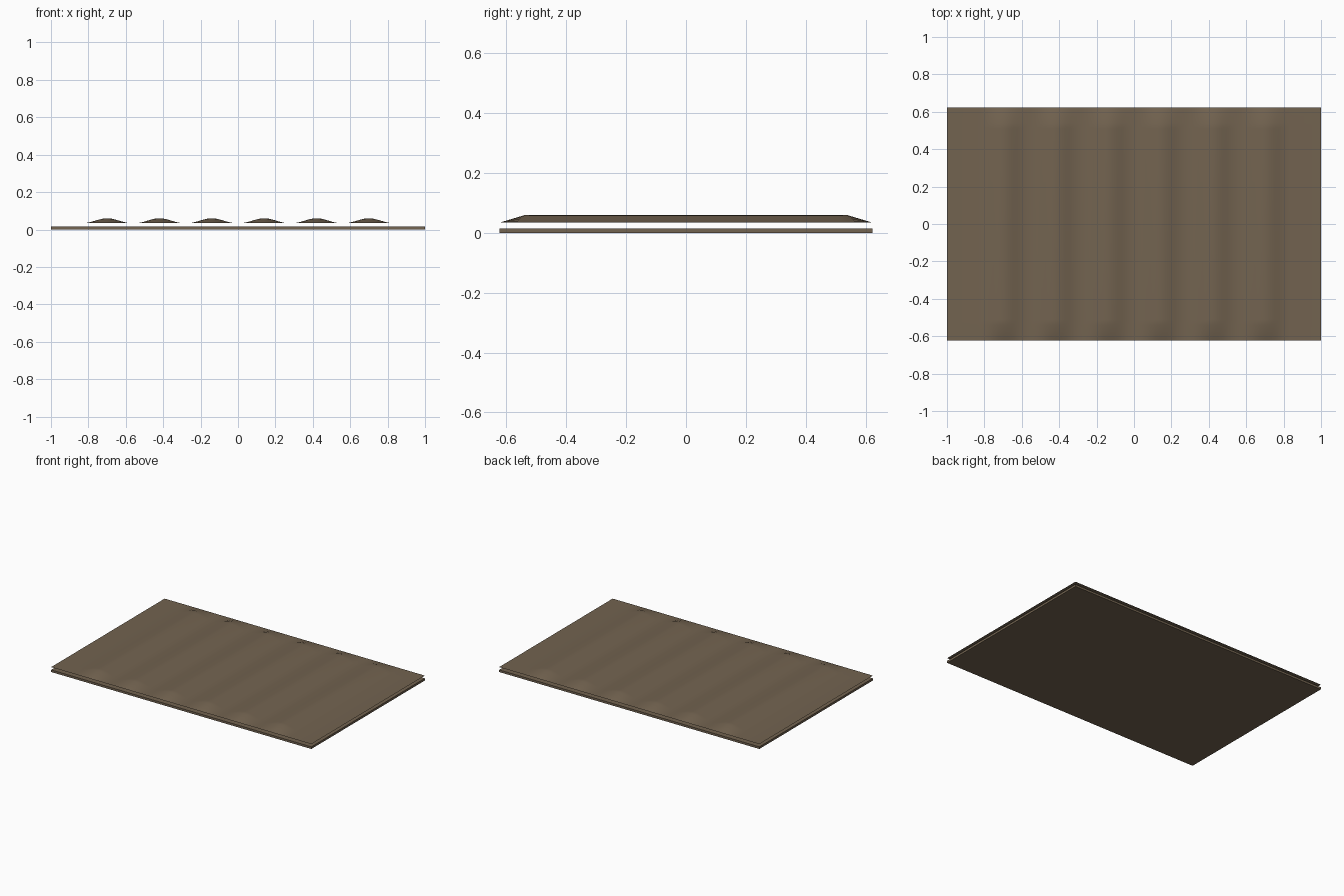
import bpy, bmesh, math

if "Cube" in bpy.data.objects:
    bpy.data.objects.remove(bpy.data.objects["Cube"])

HALF_X, HALF_Y = 1.0, 0.623
SHEET_Z, RIDGE_H, RIDGE_HALF = 0.034, 0.026, 0.13
CENTRES = [-0.7 + 0.28 * i for i in range(6)]

brown = bpy.data.materials.new("brown")
brown.diffuse_color = (0.17, 0.125, 0.08, 1)
brown.use_nodes = True
brown.node_tree.nodes["Principled BSDF"].inputs["Base Color"].default_value = brown.diffuse_color


def add_object(name, bm):
    mesh = bpy.data.meshes.new(name)
    bm.to_mesh(mesh)
    bm.free()
    mesh.materials.append(brown)
    obj = bpy.data.objects.new(name, mesh)
    bpy.context.collection.objects.link(obj)
    return obj


# Flat base board
bm = bmesh.new()
bmesh.ops.create_cube(bm, size=1)
for v in bm.verts:
    v.co = (v.co.x * 2 * HALF_X, v.co.y * 2 * HALF_Y, (v.co.z + 0.5) * 0.015)
add_object("base_board", bm)

# Thin upper sheet with six rounded ridges that slope down at both ends
STEPS = 10
columns = [(-HALF_X, 0)]
for c in CENTRES:
    for i in range(STEPS + 1):
        t = 2 * i / STEPS - 1
        columns.append((c + t * RIDGE_HALF,
                        RIDGE_H * (0.5 + 0.5 * math.cos(math.pi * t))))
columns.append((HALF_X, 0))
rows = [(-HALF_Y, 0), (-0.54, 0.96), (-0.51, 1), (0, 1),
        (0.51, 1), (0.54, 0.96), (HALF_Y, 0)]

bm = bmesh.new()
grid = [[bm.verts.new((x, y, SHEET_Z + h * k)) for x, h in columns]
        for y, k in rows]
for a, b in zip(grid, grid[1:]):
    for i in range(len(a) - 1):
        bm.faces.new((a[i], a[i + 1], b[i + 1], b[i])).smooth = True
add_object("ridged_sheet", bm)
